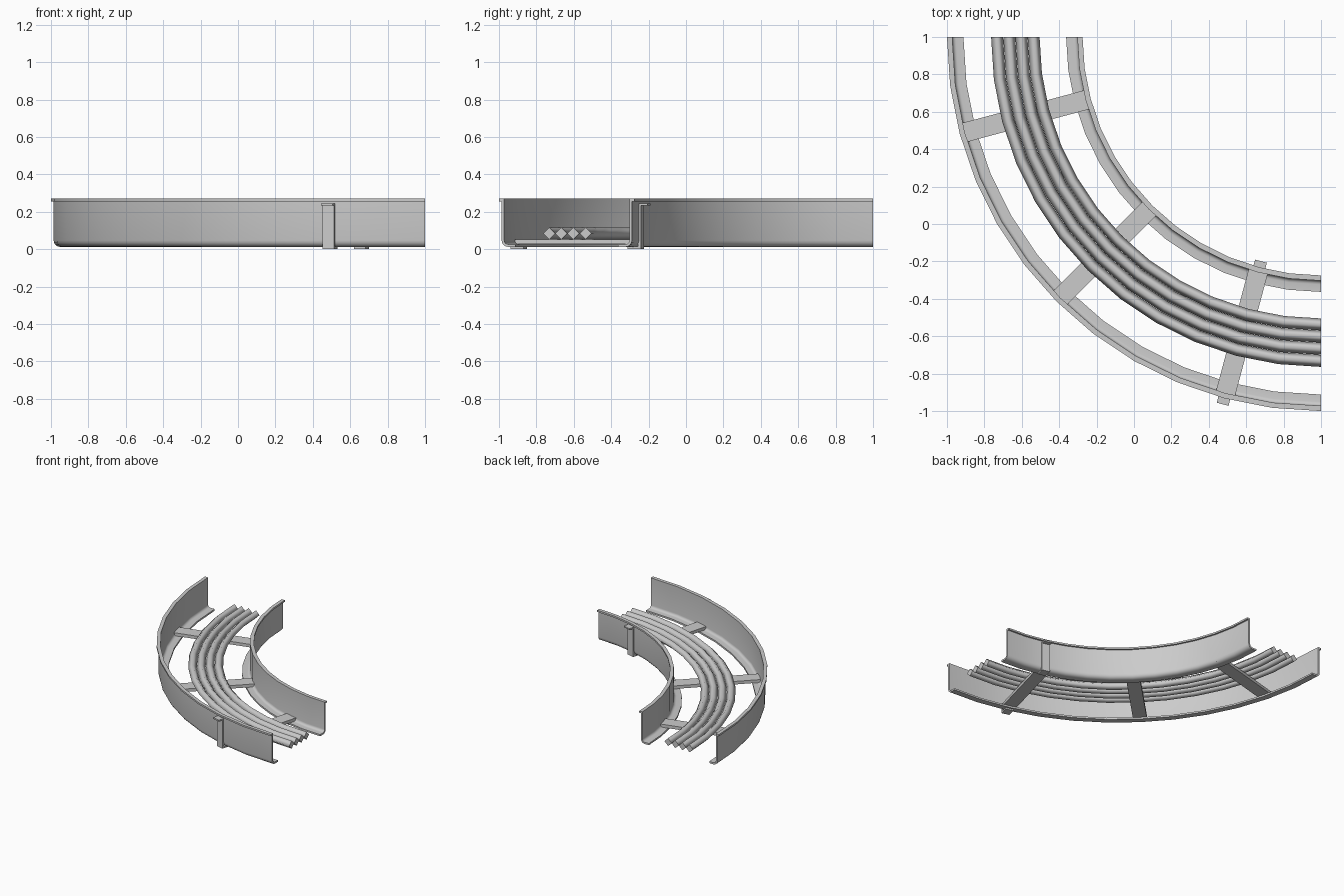
import bpy, bmesh, math
from mathutils import Matrix, Vector

cube = bpy.data.objects.get("Cube")
if cube:
    bpy.data.objects.remove(cube)

# One galvanised grey for the whole tray
grey = bpy.data.materials.new("galvanised_grey")
grey.use_nodes = True
COLOUR = (0.6, 0.6, 0.6, 1)
grey.diffuse_color = COLOUR
grey.node_tree.nodes["Principled BSDF"].inputs["Base Color"].default_value = COLOUR

CENTRE = Vector((1, 1, 0))   # centre of the quarter bend
STEPS = 12


def add_object(name, bm):
    bmesh.ops.recalc_face_normals(bm, faces=bm.faces)
    mesh = bpy.data.meshes.new(name)
    bm.to_mesh(mesh)
    bm.free()
    mesh.materials.append(grey)
    obj = bpy.data.objects.new(name, mesh)
    bpy.context.collection.objects.link(obj)
    return obj


def bend(name, profile, smooth_angle=None):
    """Sweep a closed (radius, height) profile round the quarter bend."""
    bm = bmesh.new()
    rings = []
    for i in range(STEPS + 1):
        a = math.pi + math.pi / 2 * i / STEPS
        rings.append([bm.verts.new(CENTRE + Vector((r * math.cos(a), r * math.sin(a), z)))
                      for r, z in profile])
    n = len(profile)
    for ring, following in zip(rings, rings[1:]):
        for j in range(n):
            k = (j + 1) % n
            bm.faces.new((ring[j], ring[k], following[k], following[j])).smooth = True
    # End caps keep their own vertices so they stay crisp
    for ring in (rings[0], rings[-1]):
        bm.faces.new([bm.verts.new(v.co) for v in ring])
    obj = add_object(name, bm)
    if smooth_angle:
        bpy.ops.object.select_all(action='DESELECT')
        obj.select_set(True)
        bpy.context.view_layer.objects.active = obj
        bpy.ops.object.shade_smooth_by_angle(angle=math.radians(smooth_angle))
    return obj


def radial_boxes(name, degrees, width, boxes):
    """Boxes (r0, r1, z0, z1) lying along one radius of the bend."""
    bm = bmesh.new()
    turn = Matrix.Translation(CENTRE) @ Matrix.Rotation(math.radians(degrees), 4, 'Z')
    for r0, r1, z0, z1 in boxes:
        place = Matrix.Translation(((r0 + r1) / 2, 0, (z0 + z1) / 2))
        size = Matrix.Diagonal((r1 - r0, width, z1 - z0, 1))
        bmesh.ops.create_cube(bm, size=1, matrix=turn @ place @ size)
    return add_object(name, bm)


def rail_profile(lip_r, side):
    """Wall with an outward lip, rounded foot and flange towards the cables."""
    low, high, thick, corner = 0.012, 0.27, 0.014, 0.035

    def fillet(radius):
        return [(0.014 + corner - radius * math.cos(t * math.pi / 8),
                 low + corner - radius * math.sin(t * math.pi / 8)) for t in range(5)]
    shape = [(0, high), (0, high - 0.014), (0.014, high - 0.014)]
    shape += fillet(corner)
    shape += [(0.088, low), (0.088, low + thick)]
    shape += fillet(corner - thick)[::-1]
    shape += [(0.028, high)]
    return [(lip_r + side * d, z) for d, z in shape]


# Side rails
bend("outer_rail", rail_profile(2.0, -1), 35)
bend("inner_rail", rail_profile(1.275, 1), 35)

# Four square-section cables
for i in range(4):
    r, z, h = 1.537 + 0.065 * i, 0.084, 0.032
    bend(f"cable_{i + 1}", [(r - h, z), (r, z - h), (r + h, z), (r, z + h)])

# Cross rungs
for i, angle in enumerate((195, 225, 255)):
    radial_boxes(f"rung_{i + 1}", angle, 0.105, [(1.295, 1.975, 0.027, 0.052)])

# Hanger brackets: upright plate, top tab and foot
for name, face, side in (("outer_bracket", 1.985, 1), ("inner_bracket", 1.289, -1)):
    spans = [(-0.004, 0.012, 0, 0.245), (0, 0.048, 0.233, 0.245), (-0.06, 0.012, 0, 0.013)]
    boxes = [(*sorted((face + side * a, face + side * b)), z0, z1) for a, b, z0, z1 in spans]
    radial_boxes(name, 255, 0.065, boxes)
